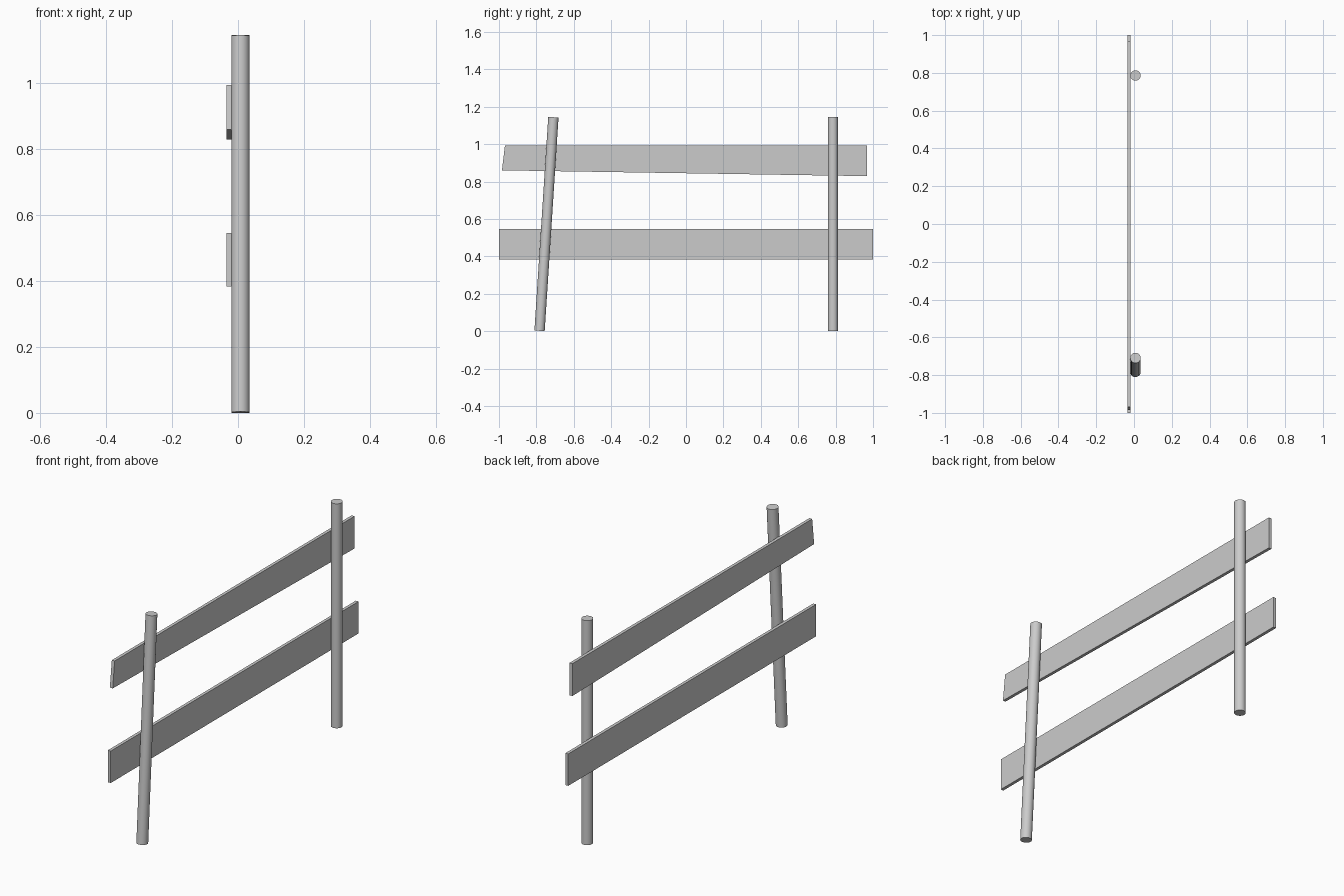
import bpy, bmesh
from mathutils import Vector

if "Cube" in bpy.data.objects:
    bpy.data.objects.remove(bpy.data.objects["Cube"])

POST_R, POST_X = 0.0275, 0.0075
PLANK_BACK, PLANK_FRONT = -0.035, -0.019


def post(name, y_bottom, y_top, z_bottom=0.0, z_top=1.146):
    # round post running between two end centres, ends cut square to its axis
    a, b = Vector((POST_X, y_bottom, z_bottom)), Vector((POST_X, y_top, z_top))
    axis = b - a
    bpy.ops.mesh.primitive_cylinder_add(vertices=32, radius=POST_R, depth=axis.length,
                                        location=(a + b) / 2)
    ob = bpy.context.object
    ob.name = name
    ob.rotation_euler = axis.to_track_quat('Z', 'Y').to_euler()
    bpy.ops.object.shade_smooth_by_angle()


def plank(name, outline):
    # flat board: a (y, z) outline extruded through the thickness
    bm = bmesh.new()
    face = bm.faces.new([bm.verts.new((PLANK_BACK, y, z)) for y, z in outline])
    ext = bmesh.ops.extrude_face_region(bm, geom=[face])
    moved = [v for v in ext['geom'] if isinstance(v, bmesh.types.BMVert)]
    bmesh.ops.translate(bm, verts=moved, vec=(PLANK_FRONT - PLANK_BACK, 0, 0))
    bmesh.ops.recalc_face_normals(bm, faces=bm.faces)
    mesh = bpy.data.meshes.new(name)
    bm.to_mesh(mesh)
    bm.free()
    bpy.context.collection.objects.link(bpy.data.objects.new(name, mesh))


# Posts: one upright, one leaning inwards
post("upright_post", 0.786, 0.786)
post("leaning_post", -0.783, -0.709, 0.002, 1.144)

# Rails: a straight lower plank and a crookedly cut upper one
plank("lower_rail", [(-1, 0.383), (1, 0.383), (1, 0.546), (-1, 0.546)])
plank("upper_rail", [(-0.984, 0.860), (0.967, 0.829), (0.967, 0.994), (-0.968, 0.994)])
